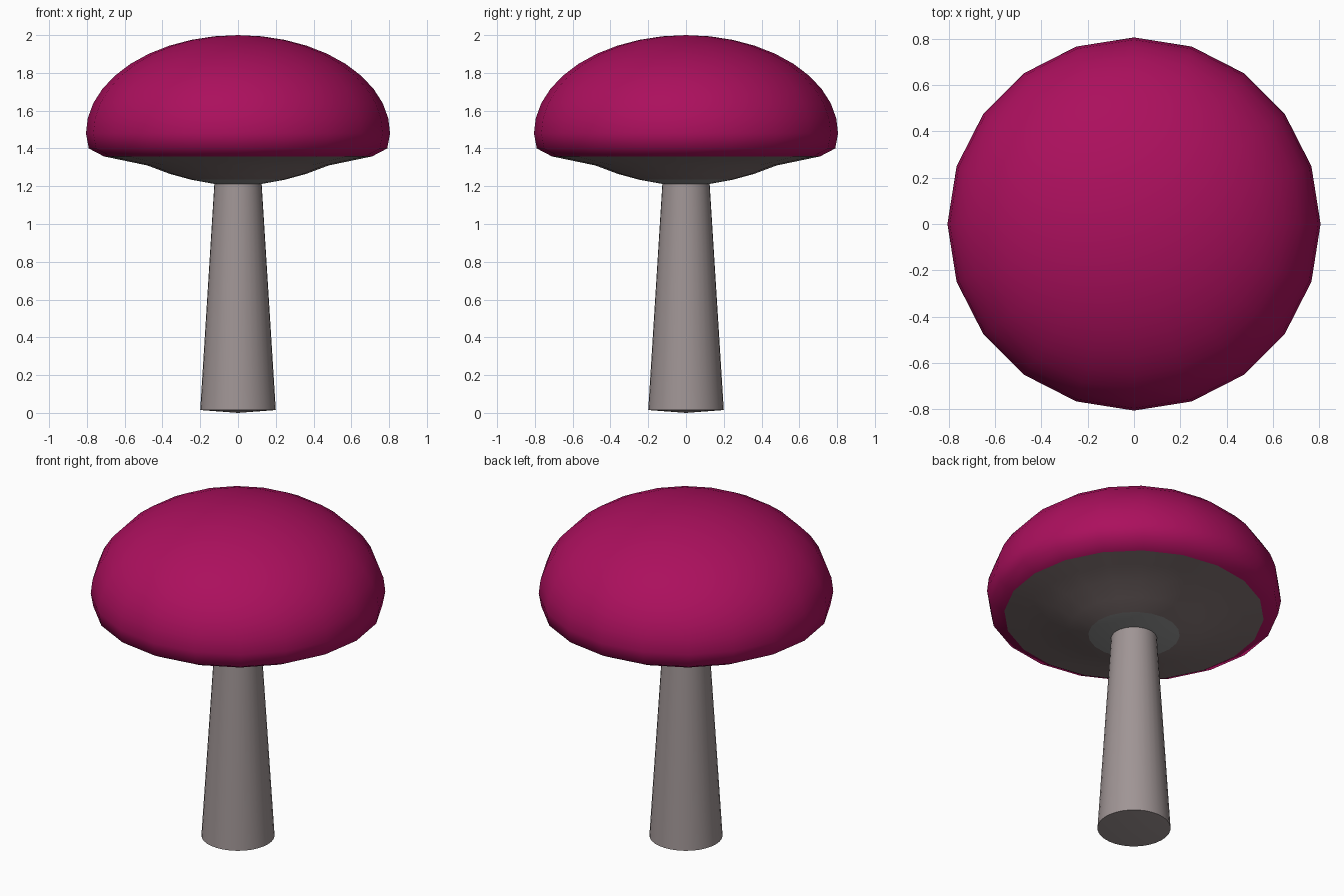
import bpy, bmesh, math

cube = bpy.data.objects.get("Cube")
if cube:
    bpy.data.objects.remove(cube)


def material(name, color):
    mat = bpy.data.materials.new(name)
    mat.diffuse_color = (*color, 1)
    mat.use_nodes = True
    mat.node_tree.nodes["Principled BSDF"].inputs["Base Color"].default_value = (*color, 1)
    return mat


def lathe(name, profile, sides, mat, sharp=50):
    """Turn (radius, height) points, listed from bottom to top, around z."""
    bm = bmesh.new()
    rings = []
    for r, z in profile:
        count = sides if r > 0 else 1
        rings.append([bm.verts.new((r * math.cos(math.tau * i / sides),
                                    r * math.sin(math.tau * i / sides), z))
                      for i in range(count)])
    for low, high in zip(rings, rings[1:]):
        for i in range(sides):
            j = (i + 1) % sides
            loop = [low[i % len(low)], low[j % len(low)],
                    high[j % len(high)], high[i % len(high)]]
            bm.faces.new(list(dict.fromkeys(loop)))
    bmesh.ops.recalc_face_normals(bm, faces=bm.faces)
    mesh = bpy.data.meshes.new(name)
    bm.to_mesh(mesh)
    bm.free()
    mesh.materials.append(mat)
    obj = bpy.data.objects.new(name, mesh)
    bpy.context.collection.objects.link(obj)
    bpy.ops.object.select_all(action="DESELECT")
    obj.select_set(True)
    bpy.context.view_layer.objects.active = obj
    bpy.ops.object.shade_smooth_by_angle(angle=math.radians(sharp))
    return obj


magenta = material("magenta", (0.41, 0.005, 0.11))
gill_brown = material("gill brown", (0.22, 0.17, 0.17))
collar_grey = material("collar grey", (0.3, 0.3, 0.3))
stem_grey = material("stem grey", (0.35, 0.30, 0.30))

# Domed cap with a rounded lip
dome = [(0.805 * math.cos(a), 1.48 + 0.52 * math.sin(a))
        for a in (math.pi / 2 * i / 10 for i in range(10))]
lip = [(0.71, 1.358), (0.79, 1.4)]
lathe("cap", lip + dome + [(0, 2)], 20, magenta, 60)

# Underside of the cap, dipping toward the stem
lathe("gills", [(0.25, 1.235), (0.36, 1.265), (0.48, 1.31), (0.6, 1.335), (0.71, 1.358)],
      20, gill_brown)
lathe("collar", [(0, 1.212), (0.125, 1.212), (0.25, 1.235)], 20, collar_grey)

# Tapered stem with a slightly bulging foot
lathe("stem", [(0, 0), (0.2, 0.015), (0.125, 1.215)], 32, stem_grey)
